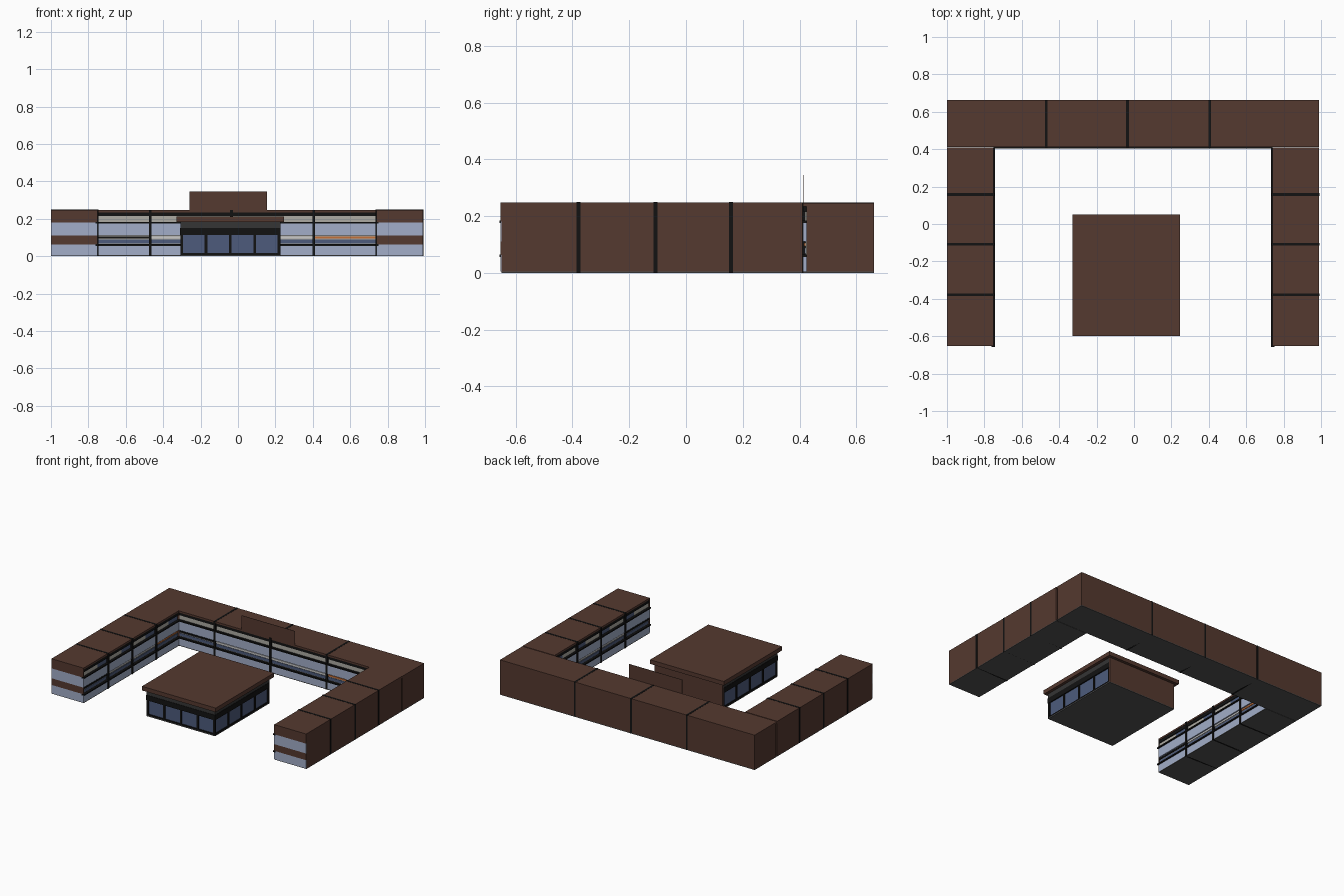
import bpy

if "Cube" in bpy.data.objects:
    bpy.data.objects.remove(bpy.data.objects["Cube"])


def material(name, rgb):
    m = bpy.data.materials.new(name)
    m.diffuse_color = (*rgb, 1)
    m.use_nodes = True
    m.node_tree.nodes["Principled BSDF"].inputs["Base Color"].default_value = m.diffuse_color
    return m


BROWN = material("brown", (0.090, 0.041, 0.029))
BLACK = material("black", (0.006, 0.006, 0.006))
BLUE = material("pale_blue", (0.36, 0.42, 0.58))
GLASS = material("glass", (0.075, 0.105, 0.20))
STONE = material("warm_grey", (0.42, 0.41, 0.37))
GREY = material("floor_grey", (0.085, 0.085, 0.085))
CHARCOAL = material("charcoal", (0.035, 0.035, 0.035))
ORANGE = material("orange", (0.55, 0.16, 0.04))
WHITE = material("white", (0.75, 0.75, 0.75))


def box(name, xs, ys, zs, mat):
    """Axis-aligned box from (min, max) pairs."""
    bpy.ops.mesh.primitive_cube_add(size=1)
    o = bpy.context.object
    o.name = name
    o.location = [(a + b) / 2 for a, b in (xs, ys, zs)]
    o.scale = [abs(b - a) for a, b in (xs, ys, zs)]
    o.data.materials.append(mat)
    return o


def wing(name, place, full, front, dividers, top, end=None):
    """Room wing: u runs along it, v goes inward from the courtyard facade."""
    D, R = 0.25, 0.012                       # depth, opening recess

    def b(part, u, v, z, mat):
        xs, ys = place(u, v)
        box(f"{name}_{part}", xs, ys, z, mat)

    b("core", full, (R, D), (0.004, top - 0.01), BROWN)
    b("roof", full, (0, D), (top - 0.012, top), BROWN)
    b("floor", full, (0, D), (0, 0.005), GREY)

    # Courtyard railings, caps and beams
    b("lower_railing", front, (0, R), (0.005, 0.055), BLUE)
    b("upper_railing", front, (0, R), (0.11, 0.175), BLUE)
    cap = (front[0] - (0.007 if end is not None else 0), front[1])
    for z in (0.055, 0.175):
        b("railing_cap", cap, (-0.008, R), (z, z + 0.009), BLACK)
    b("beam", front, (0.002, R), (0.215, top - 0.012), BLACK)

    # Doors and windows in each room bay
    edges = [front[0], *dividers, front[1]]
    stripes = [BLACK, WHITE, WHITE, ORANGE]
    for i, (a, c) in enumerate(zip(edges, edges[1:])):
        mid = a + 0.6 * (c - a)
        b("upper_wall", (a, mid), (0.008, R), (0.184, 0.215), STONE)
        b("upper_window", (mid, c), (0.008, R), (0.184, 0.215),
          STONE if end is None else GLASS)
        b("lower_wall", (a, c), (0.009, R), (0.064, 0.11), STONE)
        b("lower_window", (a, c), (0.006, R), (0.068, 0.088), GLASS)
        b("sign_stripe", (a, c), (0.004, R), (0.094, 0.105), stripes[i])

    # Black frames between rooms
    for u in dividers:
        b("divider", (u - 0.007, u + 0.007), (-0.004, D + 0.001),
          (0, top + 0.001), BLACK)

    # Pale panels on the open end
    if end is not None:
        for z in ((0.004, 0.063), (0.11, 0.18)):
            b("end_panel", (end - 0.003, end), (0, D), z, BLUE)
        for z in ((0.063, 0.11), (0.18, top)):
            b("end_band", (end - 0.003, end + 0.001), (0, D), z, BROWN)


SIDE = (-0.65, 0.41)
ROOMS = (-0.378, -0.108, 0.158)
wing("left_wing", lambda u, v: ((-0.75 - v[1], -0.75 - v[0]), u),
     SIDE, SIDE, ROOMS, 0.248, end=-0.65)
wing("right_wing", lambda u, v: ((0.74 + v[0], 0.74 + v[1]), u),
     SIDE, SIDE, ROOMS, 0.248, end=-0.65)
wing("back_wing", lambda u, v: (u, (0.412 + v[0], 0.412 + v[1])),
     (-1, 0.99), (-0.75, 0.74), (-0.47, -0.035, 0.405), 0.246)

# Blank sign board standing on the rear roof edge
box("sign_board", (-0.26, 0.155), (0.412, 0.414), (0.24, 0.345), BROWN)

# Office pavilion
X0, X1, Y0, Y1 = -0.308, 0.226, -0.58, 0.03
box("office_floor", (X0, X1), (Y0, Y1), (0, 0.006), GREY)
box("office_core", (X0 + 0.006, X1 - 0.006), (Y0 + 0.006, Y1 - 0.004), (0.005, 0.15), GLASS)
box("office_back_wall", (X0, X1), (Y1 - 0.006, Y1), (0.005, 0.184), BROWN)
box("office_sill", (X0, X1), (Y0, Y1 - 0.006), (0.005, 0.016), BLACK)
box("office_lintel", (X0 - 0.002, X1 + 0.002), (Y0 - 0.002, Y1 - 0.006), (0.113, 0.15), BLACK)
box("office_frieze", (X0, X1), (Y0, Y1 - 0.006), (0.15, 0.184), CHARCOAL)
box("office_roof", (-0.33, 0.246), (-0.60, 0.05), (0.183, 0.212), BROWN)

# Window posts on front and both sides
W = 0.014
for i in range(5):
    x = X0 + i * (X1 - X0 - W) / 4
    box("office_front_post", (x, x + W), (Y0, Y0 + W), (0.01, 0.115), BLACK)
    y = Y0 + i * (Y1 - 0.006 - Y0 - W) / 4
    for a in (X0, X1 - W):
        box("office_side_post", (a, a + W), (y, y + W), (0.01, 0.115), BLACK)
